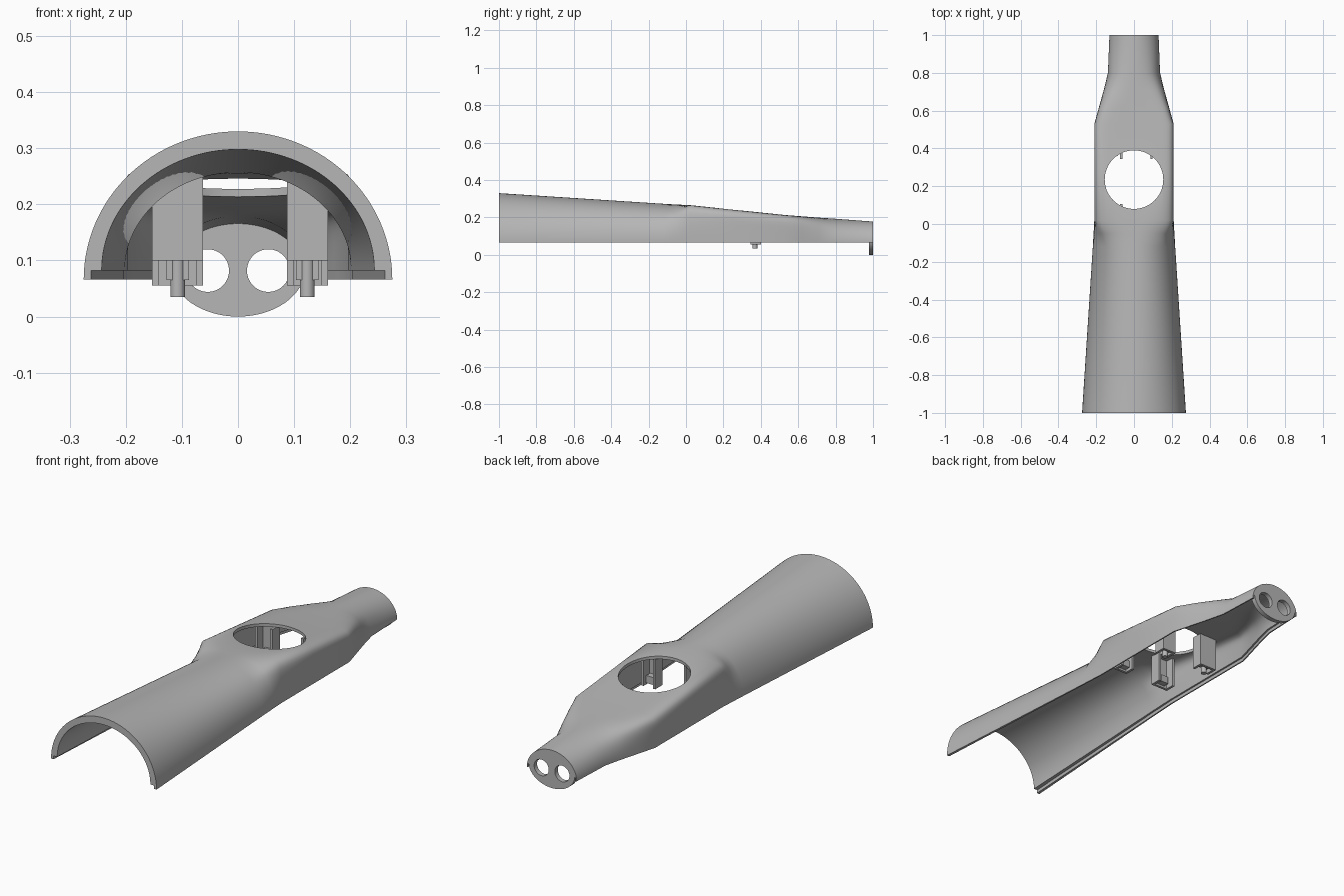
import bpy, bmesh, math
from mathutils import Matrix

cube = bpy.data.objects.get("Cube")
if cube:
    bpy.data.objects.remove(cube, do_unlink=True)

grey = bpy.data.materials.new("plain grey")
grey.use_nodes = True
tone = (0.47, 0.47, 0.47, 1)
grey.diffuse_color = tone
grey.node_tree.nodes["Principled BSDF"].inputs["Base Color"].default_value = tone

BASE = 0.066    # underside of the shell
STEP = 0.082    # height of the inner ledge on the rim
SEGS = 64


def finish(bm, name):
    bmesh.ops.recalc_face_normals(bm, faces=bm.faces)
    mesh = bpy.data.meshes.new(name)
    bm.to_mesh(mesh)
    bm.free()
    mesh.materials.append(grey)
    obj = bpy.data.objects.new(name, mesh)
    bpy.context.collection.objects.link(obj)
    return obj


def activate(obj):
    bpy.ops.object.select_all(action="DESELECT")
    obj.select_set(True)
    bpy.context.view_layer.objects.active = obj


def smooth(obj):
    activate(obj)
    bpy.ops.object.shade_smooth_by_angle(angle=math.radians(32))


def cylinder(name, centre, radius, depth, axis="Z", scale=(1, 1, 1)):
    bm = bmesh.new()
    turn = Matrix.Rotation(math.pi / 2, 4, "X") if axis == "Y" else Matrix()
    matrix = Matrix.Translation(centre) @ Matrix.Diagonal((*scale, 1)) @ turn
    bmesh.ops.create_cone(bm, cap_ends=True, segments=SEGS, radius1=radius,
                          radius2=radius, depth=depth, matrix=matrix)
    return finish(bm, name)


def cut(obj, cutter):
    cutter.hide_render = True
    mod = obj.modifiers.new("cut", "BOOLEAN")
    mod.operation = "DIFFERENCE"
    mod.solver = "EXACT"
    mod.object = cutter
    activate(obj)
    bpy.ops.object.modifier_apply(modifier=mod.name)
    bpy.data.objects.remove(cutter, do_unlink=True)


def add_box(bm, x, y, z):
    centre = [(a + b) / 2 for a, b in (x, y, z)]
    size = [b - a for a, b in (x, y, z)]
    bmesh.ops.create_cube(bm, size=1, matrix=Matrix.Translation(centre)
                          @ Matrix.Diagonal((*size, 1)))


def arch(width, height, base, power):
    """Half superellipse from +x over the top to -x."""
    points = []
    for i in range(SEGS + 1):
        t = math.pi * i / SEGS
        c, s = math.cos(t), math.sin(t)
        r = (abs(c) ** power + abs(s) ** power) ** (-1 / power)
        points.append((width * r * c, base + height * r * s))
    return points


def section(width, top, power, wall):
    """Closed wall outline with a stepped rim."""
    lip = width - wall * 0.42
    inner = arch(width - wall, top - wall - STEP, STEP, power)
    return (arch(width, top - BASE, BASE, power)
            + [(-lip, BASE), (-lip, STEP)] + inner[::-1]
            + [(lip, STEP), (lip, BASE)])


# Shell: half-round barrel, boxy middle, narrow round neck
# y, half width, top, roundness power, wall
stations = [
    (-1, 0.275, 0.33, 2, 0.032),
    (-0.12, 0.218, 0.273, 2, 0.016),
    (-0.05, 0.214, 0.269, 3, 0.015),
    (0.02, 0.21, 0.266, 10, 0.014),
    (0.27, 0.21, 0.24, 10, 0.014),
    (0.53, 0.21, 0.213, 10, 0.014),
    (0.62, 0.185, 0.206, 6, 0.014),
    (0.71, 0.16, 0.199, 3.5, 0.014),
    (0.8, 0.138, 0.193, 2, 0.014),
    (1, 0.13, 0.178, 2, 0.014),
]
bm = bmesh.new()
rings = [[bm.verts.new((x, y, z)) for x, z in section(w, top, power, wall)]
         for y, w, top, power, wall in stations]
for a, b in zip(rings, rings[1:]):
    for i in range(len(a)):
        j = (i + 1) % len(a)
        bm.faces.new((a[i], a[j], b[j], b[i]))
bm.faces.new(rings[0])
bm.faces.new(rings[-1])
shell = finish(bm, "shell")
cut(shell, cylinder("opening_cutter", (0, 0.235, 0.3), 0.155, 0.4))
smooth(shell)

# End plate with two round holes
plate = cylinder("end_plate", (0, 0.989, 0.0865), 1, 0.022, "Y", (0.12, 1, 0.0865))
for side in (-1, 1):
    cut(plate, cylinder("hole_cutter", (side * 0.054, 0.99, 0.082), 0.038, 0.2, "Y"))
smooth(plate)

# Brackets: a panel with two fins and a central post, facing inwards in pairs
THICK = 0.012


def bracket(name, x, back, reach, bottom, top):
    bm = bmesh.new()
    sign = 1 if reach > 0 else -1
    span = lambda depth: sorted((back, back + depth))
    mid = sum(x) / 2
    add_box(bm, x, span(sign * THICK), (bottom, top))
    for edge in (x[0], x[1] - THICK):
        add_box(bm, (edge, edge + THICK), span(reach), (bottom, top))
    add_box(bm, (mid - 0.02, mid + 0.02), span(reach * 0.75), (bottom + 0.01, bottom + 0.045))
    return finish(bm, name)


for side, x in (("right", (-0.153, -0.062)), ("left", (0.087, 0.16))):
    bracket("front_bracket_" + side, x, 0.05, 0.055, 0.1, 0.25)
    bracket("rear_bracket_" + side, x, 0.4, -0.055, 0.055, 0.216)
    mid = sum(x) / 2
    smooth(cylinder("pin_" + side, (mid, 0.368, 0.068), 0.013, 0.066))
